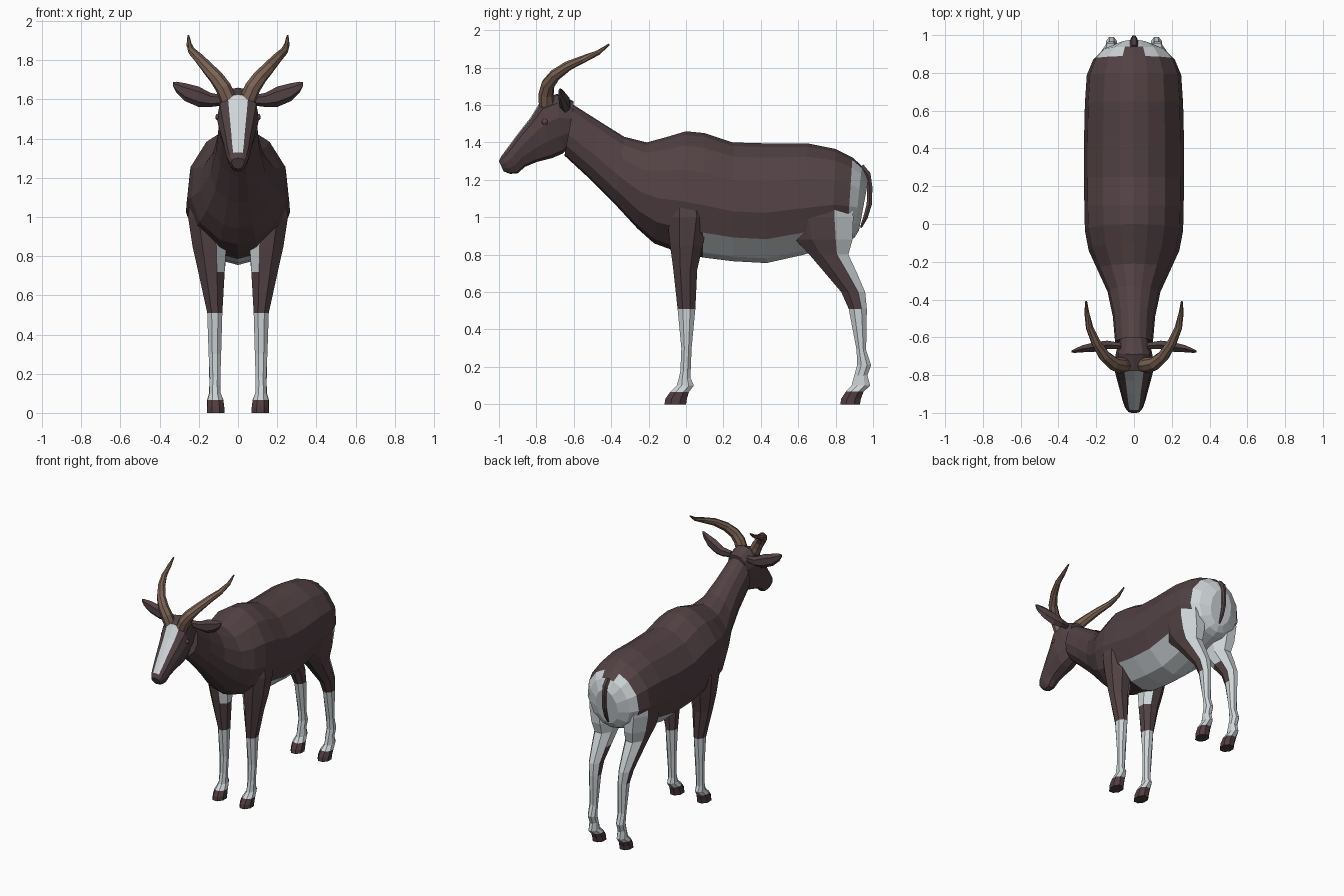
import bpy, bmesh, math
from mathutils import Vector

if "Cube" in bpy.data.objects:
    bpy.data.objects.remove(bpy.data.objects["Cube"])


def material(name, rgb):
    m = bpy.data.materials.new(name)
    m.diffuse_color = (*rgb, 1)
    m.use_nodes = True
    m.node_tree.nodes["Principled BSDF"].inputs["Base Color"].default_value = m.diffuse_color
    return m


BROWN = material("dark brown coat", (0.085, 0.054, 0.058))
WHITE = material("white coat", (0.62, 0.66, 0.68))
HORN = material("horn brown", (0.20, 0.125, 0.09))
HOOF = material("hoof brown", (0.082, 0.046, 0.052))
EYE = material("eye red brown", (0.13, 0.055, 0.05))


def loft(name, rings, mats, paint=None):
    """Skin closed rings of equal length, cap both ends, colour faces by rule."""
    bm = bmesh.new()
    rows = [[bm.verts.new(p) for p in ring] for ring in rings]
    n = len(rows[0])
    for a, b in zip(rows, rows[1:]):
        for i in range(n):
            j = (i + 1) % n
            bm.faces.new((a[i], a[j], b[j], b[i]))
    bm.faces.new(rows[0])
    bm.faces.new(rows[-1])
    bmesh.ops.recalc_face_normals(bm, faces=bm.faces)
    if paint:
        for f in bm.faces:
            f.material_index = paint(f.calc_center_median(), f.normal)
    me = bpy.data.meshes.new(name)
    bm.to_mesh(me)
    bm.free()
    for m in mats:
        me.materials.append(m)
    ob = bpy.data.objects.new(name, me)
    bpy.context.collection.objects.link(ob)
    return ob


def slab_ring(ty, tz, by, bz, w, profile):
    """Symmetric ring between a bottom and a top point on the centre plane."""
    half = [(w * k, by + (ty - by) * t, bz + (tz - bz) * t) for t, k in profile]
    return half + [(-x, y, z) for x, y, z in half[-2:0:-1]]


def tube(path, n=8):
    """Rings (x, y, z, radius) square to the path."""
    pts = [Vector(p[:3]) for p in path]
    rings = []
    for i, p in enumerate(pts):
        d = (pts[min(i + 1, len(pts) - 1)] - pts[max(i - 1, 0)]).normalized()
        u = d.cross(Vector((0, 1, 0.2))).normalized()
        v = d.cross(u)
        rings.append([p + (u * math.cos(a) + v * math.sin(a)) * path[i][3]
                      for a in (2 * math.pi * k / n for k in range(n))])
    return rings


def leg_ring(z, y0, y1, x0, x1, s):
    """Octagon that fills the given box at height z."""
    r = 0.5 / math.cos(math.pi / 8)
    return [(s * ((x0 + x1) / 2 + (x1 - x0) * r * math.cos(a)),
             (y0 + y1) / 2 + (y1 - y0) * r * math.sin(a), z)
            for a in (math.pi / 8 + math.pi / 4 * k for k in range(8))]


# Neck and torso: top y, top z, bottom y, bottom z, half width
BODY = [(-.60, 1.60, -.65, 1.33, .10), (-.45, 1.505, -.52, 1.21, .112),
        (-.33, 1.43, -.38, 1.07, .14), (-.21, 1.40, -.26, .94, .195),
        (-.10, 1.43, -.17, .86, .24), (0, 1.46, -.06, .82, .26),
        (.10, 1.45, .09, .785, .263), (.25, 1.40, .25, .765, .265),
        (.43, 1.395, .43, .755, .265), (.65, 1.395, .63, .80, .26),
        (.80, 1.365, .78, .85, .25), (.89, 1.32, .86, .87, .215),
        (.94, 1.275, .90, .89, .17), (.975, 1.20, .925, .93, .09)]
BODY_PROFILE = [(0, 0), (.04, .38), (.2, .82), (.42, 1), (.68, .93),
                (.88, .62), (.97, .28), (1, 0)]


def paint_body(c, n):
    belly = c.y > .05 and c.z < .9
    rump = c.y > .88 and c.z < 1.285
    return 1 if belly or rump else 0


loft("body", [slab_ring(*r, BODY_PROFILE) for r in BODY], [BROWN, WHITE], paint_body)

# Head with white blaze along the top of the face
HEAD = [(-.60, 1.62, -.62, 1.38, .075), (-.69, 1.66, -.66, 1.34, .095),
        (-.775, 1.625, -.72, 1.315, .108), (-.83, 1.535, -.80, 1.295, .092),
        (-.90, 1.445, -.86, 1.27, .074), (-.96, 1.365, -.90, 1.235, .06),
        (-.985, 1.33, -.94, 1.232, .05), (-1.0, 1.30, -.975, 1.245, .034)]
HEAD_PROFILE = [(0, 0), (.05, .45), (.3, .8), (.6, 1), (.85, .86), (.97, .48), (1, 0)]


def paint_head(c, n):
    return 1 if n.y < -.4 and n.z > .35 and abs(c.x) < .03 and 1.325 < c.z < 1.61 else 0


loft("head", [slab_ring(*r, HEAD_PROFILE) for r in HEAD], [BROWN, WHITE], paint_head)

# Tail
loft("tail", tube([(0, .935, 1.27, .02), (0, .97, 1.23, .02), (0, .982, 1.16, .017),
                   (0, .98, 1.07, .016), (0, .96, 1.0, .014), (0, .935, .945, .006)], 6),
     [BROWN])

# Legs: height, back-to-front extent, inner and outer extent
FRONT_LEG = [(1.15, -.09, .11, .10, .235), (1.0, -.10, .12, .07, .255),
             (.85, -.085, .09, .06, .232), (.72, -.068, .06, .068, .203),
             (.51, -.045, .05, .08, .157), (.3, -.025, .03, .086, .15),
             (.18, -.03, .025, .09, .144), (.14, -.038, .025, .09, .145),
             (.10, -.05, .042, .088, .146), (.065, -.085, .015, .075, .155),
             (.03, -.11, .005, .07, .157), (0, -.115, 0, .07, .157)]
HIND_LEG = [(1.15, .58, .88, .08, .235), (1.0, .55, .895, .06, .238),
            (.88, .585, .89, .05, .222), (.8, .66, .868, .06, .2),
            (.7, .745, .915, .07, .185), (.6, .83, .958, .08, .17),
            (.51, .87, .967, .083, .157), (.29, .912, .963, .09, .148),
            (.21, .915, .99, .09, .148), (.155, .90, .97, .09, .146),
            (.10, .885, .985, .088, .148), (.068, .855, .95, .075, .157),
            (.03, .83, .935, .07, .157), (0, .825, .93, .07, .157)]

# Ear stations: x, y, z, half height, half thickness
EAR = [(.07, -.645, 1.595, .025, .018), (.14, -.64, 1.597, .036, .026),
       (.20, -.65, 1.613, .052, .03), (.27, -.66, 1.637, .046, .022),
       (.315, -.672, 1.662, .028, .012), (.332, -.675, 1.678, .01, .005)]

HORN_PATH = [(.05, -.745, 1.60, .042), (.075, -.748, 1.66, .041), (.11, -.738, 1.71, .037),
             (.155, -.70, 1.76, .032), (.20, -.63, 1.81, .026), (.235, -.55, 1.845, .02),
             (.25, -.47, 1.88, .014), (.253, -.41, 1.925, .005)]

for side, s in (("left", 1), ("right", -1)):
    def paint_front(c, n):
        if c.z < .065:
            return 2
        inner = n.x * s < -.5 and c.z > .72
        return 1 if c.z < .51 or inner else 0

    def paint_hind(c, n):
        if c.z < .065:
            return 2
        inner = n.x * s < -.5 and c.z > .72
        return 1 if c.z < .51 or inner or (n.y > .45 and c.z < 1.1) else 0

    coat = [BROWN, WHITE, HOOF]
    loft(side + "_front_leg", [leg_ring(*r, s) for r in FRONT_LEG], coat, paint_front)
    loft(side + "_hind_leg", [leg_ring(*r, s) for r in HIND_LEG], coat, paint_hind)

    # Leaf-shaped ear
    loft(side + "_ear",
         [[(s * x, y + t * math.cos(a), z + h * math.sin(a))
           for a in (math.pi / 3 * k + math.pi / 6 for k in range(6))]
          for x, y, z, h, t in EAR], [BROWN])

    # Curved horn
    loft(side + "_horn", tube([(s * x, y, z, r) for x, y, z, r in HORN_PATH]), [HORN])

    # Eye
    bpy.ops.mesh.primitive_uv_sphere_add(segments=10, ring_count=6, radius=.017,
                                         location=(s * .1, -.755, 1.51))
    eye = bpy.context.object
    eye.name = side + "_eye"
    eye.data.materials.append(EYE)
